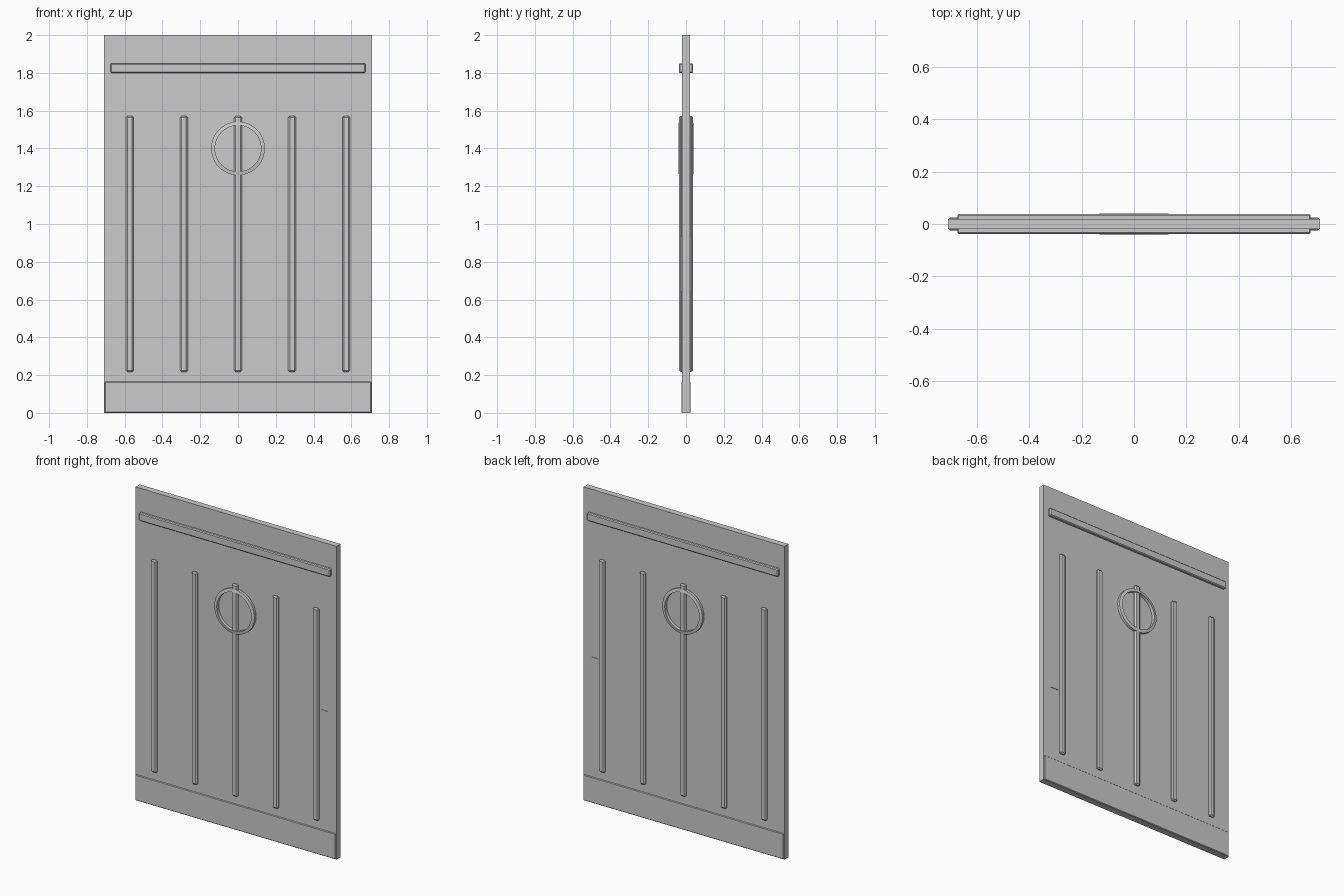
import bpy, bmesh, math

if "Cube" in bpy.data.objects:
    bpy.data.objects.remove(bpy.data.objects["Cube"])

HALF = 0.02  # half thickness of the door slab


def box(name, x0, x1, y0, y1, z0, z1, bevel=0.0):
    bm = bmesh.new()
    bmesh.ops.create_cube(bm, size=1.0)
    for v in bm.verts:
        v.co.x = x0 if v.co.x < 0 else x1
        v.co.y = y0 if v.co.y < 0 else y1
        v.co.z = z0 if v.co.z < 0 else z1
    me = bpy.data.meshes.new(name)
    bm.to_mesh(me)
    bm.free()
    ob = bpy.data.objects.new(name, me)
    bpy.context.collection.objects.link(ob)
    if bevel:
        m = ob.modifiers.new("bevel", 'BEVEL')
        m.width = bevel
        m.segments = 1
    return ob


def plate(name, side, x0, x1, z0, z1, height, bevel=0.0):
    # raised part on one face of the slab, sunk slightly into it
    ya, yb = sorted((side * (HALF - 0.005), side * height))
    return box(name, x0, x1, ya, yb, z0, z1, bevel)


def ring(name, side, cz, profile, n=48):
    # closed (radius, depth) profile turned around the y axis
    bm = bmesh.new()
    loops = []
    for i in range(n):
        a = 2 * math.pi * i / n
        loops.append([bm.verts.new((r * math.cos(a), side * y, cz + r * math.sin(a)))
                      for r, y in profile])
    k = len(profile)
    for i in range(n):
        p, q = loops[i], loops[(i + 1) % n]
        for j in range(k):
            bm.faces.new((p[j], p[(j + 1) % k], q[(j + 1) % k], q[j]))
    bmesh.ops.recalc_face_normals(bm, faces=bm.faces)
    me = bpy.data.meshes.new(name)
    bm.to_mesh(me)
    bm.free()
    ob = bpy.data.objects.new(name, me)
    bpy.context.collection.objects.link(ob)
    bpy.ops.object.select_all(action='DESELECT')
    ob.select_set(True)
    bpy.context.view_layer.objects.active = ob
    bpy.ops.object.shade_smooth_by_angle(angle=math.radians(30))


# main panel
box("door_slab", -0.71, 0.71, -HALF, HALF, 0, 2)

# kick plate wrapping the bottom on both faces
box("kick_plate", -0.706, 0.706, -0.0245, 0.0245, 0, 0.165, 0.004)

for side, tag in ((-1, "front"), (1, "back")):
    # horizontal rail near the top
    plate(f"top_rail_{tag}", side, -0.675, 0.675, 1.80, 1.85, 0.038, 0.005)
    # five vertical ribs
    for i in range(5):
        x = (i - 2) * 0.286
        plate(f"rib_{tag}_{i + 1}", side, x - 0.02, x + 0.02, 0.217, 1.573, 0.037, 0.008)
    # round trim crossing the middle rib
    ring(f"round_trim_{tag}", side, 1.40,
         [(0.122, 0.015), (0.142, 0.015), (0.142, 0.037), (0.122, 0.041)])
    # flat pull plate at the opening edge
    plate(f"pull_plate_{tag}", side, 0.60, 0.655, 0.645, 0.93, 0.023)
